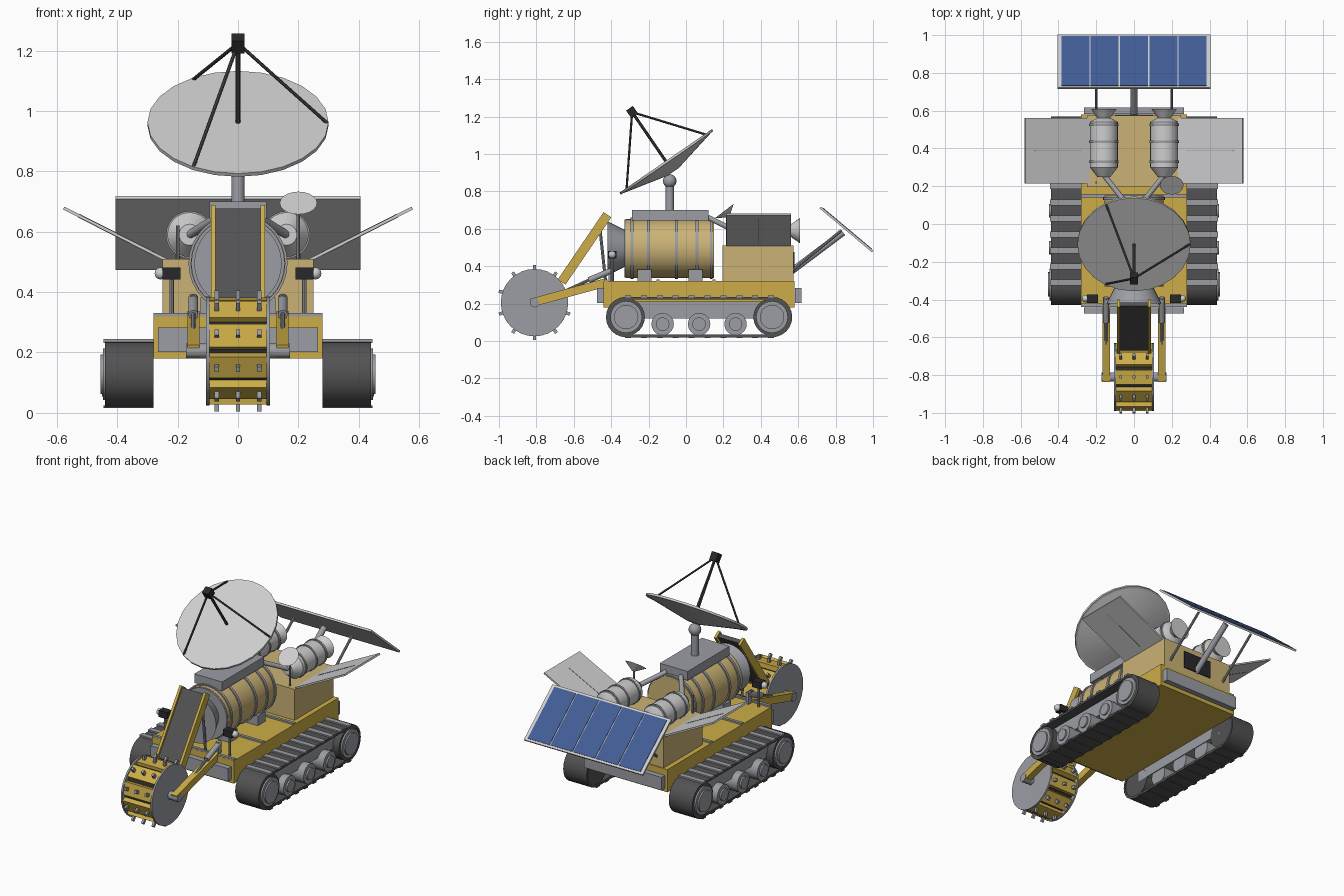
import bpy, bmesh, math
from mathutils import Vector, Matrix

if "Cube" in bpy.data.objects:
    bpy.data.objects.remove(bpy.data.objects["Cube"])


def material(name, r, g, b):
    m = bpy.data.materials.new(name)
    m.use_nodes = True
    m.diffuse_color = (r, g, b, 1)
    m.node_tree.nodes["Principled BSDF"].inputs["Base Color"].default_value = (r, g, b, 1)
    return m


YELLOW = material("yellow paint", .61, .42, .065)
TAN = material("tan shell", .60, .45, .18)
LIGHT = material("light grey", .62, .62, .63)
GREY = material("steel grey", .33, .34, .37)
DARK = material("dark rubber", .085, .085, .088)
BLACK = material("black", .022, .022, .025)
BLUE = material("solar blue", .055, .11, .30)


def finish(name, bm, mat, smooth=False):
    bmesh.ops.recalc_face_normals(bm, faces=bm.faces)
    me = bpy.data.meshes.new(name)
    bm.to_mesh(me)
    bm.free()
    me.materials.append(mat)
    ob = bpy.data.objects.new(name, me)
    bpy.context.collection.objects.link(ob)
    if smooth:
        bpy.ops.object.select_all(action='DESELECT')
        ob.select_set(True)
        bpy.context.view_layer.objects.active = ob
        bpy.ops.object.shade_smooth_by_angle(angle=math.radians(35))
    return ob


def box(name, center, size, mat, tilt=0):
    """Box turned about the x axis by tilt."""
    bm = bmesh.new()
    m = Matrix.Translation(center) @ Matrix.Rotation(tilt, 4, 'X') @ Matrix.Diagonal((*size, 1))
    bmesh.ops.create_cube(bm, size=1, matrix=m)
    return finish(name, bm, mat)


def rod(name, a, b, r, mat, r2=None, n=20):
    """Cylinder or cone between two points."""
    a, b = Vector(a), Vector(b)
    d = b - a
    m = Matrix.Translation((a + b) / 2) @ d.to_track_quat('Z', 'Y').to_matrix().to_4x4()
    bm = bmesh.new()
    bmesh.ops.create_cone(bm, cap_ends=True, segments=n, radius1=r,
                          radius2=r if r2 is None else r2, depth=d.length, matrix=m)
    return finish(name, bm, mat, True)


def ball(name, c, r, mat):
    bm = bmesh.new()
    bmesh.ops.create_uvsphere(bm, u_segments=16, v_segments=10, radius=r, matrix=Matrix.Translation(c))
    return finish(name, bm, mat, True)


def bar(name, x, a, b, width, thick, mat):
    """Flat bar in a fore-and-aft plane, from (y, z) a to b."""
    dy, dz = b[0] - a[0], b[1] - a[1]
    return box(name, (x, (a[0] + b[0]) / 2, (a[1] + b[1]) / 2),
               (width, math.hypot(dy, dz), thick), mat, math.atan2(dz, dy))


def belt(name, x0, x1, y0, y1, z, r, t):
    """Hollow stadium loop."""
    bm = bmesh.new()
    steps, rings = 12, []
    for i in range(2 * steps + 2):
        rear = i <= steps
        a = -math.pi / 2 + math.pi * (i - (0 if rear else 1)) / steps
        yc = y1 if rear else y0
        rings.append([bm.verts.new((x, yc + q * math.cos(a), z + q * math.sin(a)))
                      for x, q in ((x0, r), (x1, r), (x1, r - t), (x0, r - t))])
    for i, p in enumerate(rings):
        q = rings[(i + 1) % len(rings)]
        for k in range(4):
            bm.faces.new((p[k], p[(k + 1) % 4], q[(k + 1) % 4], q[k]))
    return finish(name, bm, DARK, True)


# Chassis, bumpers and deck strips
box("chassis", (0, .07, .25), (.56, 1.02, .14), YELLOW)
for y in (-.458, .6):
    box("bumper", (0, y, .242), (.53, .034, .08), GREY)
for y in (-.43, -.15, .15):
    box("deck_strip", (0, y, .324), (.56, .018, .012), GREY)

# Tracks
for s in (-1, 1):
    belt("track_belt", s * .28, s * .44, -.32, .46, .128, .108, .014)
    box("track_side_plate", (s * .34, .07, .165), (.11, .74, .09), GREY)
    for y in (-.32, .46):
        rod("end_drum", (s * .285, y, .128), (s * .437, y, .128), .1, DARK, n=24)
        rod("end_wheel", (s * .43, y, .128), (s * .447, y, .128), .085, GREY, n=24)
        rod("end_hub", (s * .44, y, .128), (s * .456, y, .128), .065, GREY, n=24)
    for y in (-.125, .07, .265):
        rod("road_wheel", (s * .29, y, .09), (s * .44, y, .09), .06, GREY)
        rod("road_hub", (s * .43, y, .09), (s * .45, y, .09), .036, GREY)
    for i in range(10):
        y = -.31 + i * .085
        box("top_cleat", (s * .362, y, .238), (.166, .032, .012), GREY)
        box("bottom_cleat", (s * .362, y, .02), (.166, .032, .008), DARK)

# Rear body with hatch
box("rear_body", (0, .385, .415), (.5, .38, .19), TAN)
box("rear_hatch", (0, .577, .42), (.2, .008, .11), BLACK)

# Side wings
for s in (-1, 1):
    wing = box("wing", (0, 0, 0), (.39, .345, .01), LIGHT)
    wing.location = (s * .403, .388, .59)
    wing.rotation_euler = (0, -s * math.atan2(.175, .345), 0)
    seam = box("wing_seam", (0, 0, 0), (.28, .004, .013), GREY)
    seam.location, seam.rotation_euler = wing.location, wing.rotation_euler

# Solar panel and its struts
tilt = math.atan2(-.235, .28)
mid = Vector((0, .858, .596))
up = Vector((0, -math.sin(tilt), math.cos(tilt)))
box("solar_frame", mid, (.81, .366, .012), LIGHT, tilt)
for i in range(5):
    box("solar_cell", mid + up * .005 + Vector(((i - 2) * .155, 0, 0)), (.148, .34, .008), BLUE, tilt)
rod("solar_main_strut", (0, .56, .37), (0, .84, .58), .018, GREY)
for s in (-1, 1):
    rod("solar_side_strut", (s * .2, .56, .37), (s * .2, .83, .59), .008, GREY, n=10)

# Twin rear tanks with nozzles and feed pipes
for s in (-1, 1):
    def along(name, y0, y1, r0, r1, mat=LIGHT):
        rod(name, (s * .16, y0, .59), (s * .16, y1, .59), r0, mat, r1, 24)
    along("small_tank", .3, .54, .074, .074)
    along("small_tank_front", .25, .3, .035, .074)
    along("small_tank_back", .54, .565, .074, .03)
    along("nozzle", .555, .61, .03, .068)
    for y in (.33, .435, .525):
        along("small_tank_band", y - .006, y + .006, .079, .079, GREY)
    rod("feed_pipe", (s * .16, .26, .59), (s * .05, .12, .66), .014, GREY, n=12)
    rod("antenna_pole", (s * .2, .22, .5), (s * .2, .22, .66 if s > 0 else .62), .006, GREY, n=8)
rod("small_dish", (.2, .228, .665), (.2, .205, .695), .008, LIGHT, .062)

# Main tank
rod("main_tank", (0, -.32, .495), (0, .15, .495), .157, TAN, n=32)
rod("tank_end_cap", (0, -.33, .495), (0, -.315, .495), .155, GREY, n=32)
rod("tank_funnel", (0, -.42, .495), (0, -.33, .495), .145, GREY, .1, 32)
for y in (-.29, -.2, -.05, .06, .135):
    rod("tank_band", (0, y - .008, .495), (0, y + .008, .495), .164, GREY, n=32)
for y in (-.222, .052):
    box("tank_saddle", (0, y, .352), (.25, .075, .06), GREY)
box("tank_top_plate", (0, -.085, .672), (.19, .41, .056), GREY)

# Large dish on its mast
rod("dish_mast", (0, -.087, .69), (0, -.087, .85), .022, GREY)
ball("dish_joint", (0, -.087, .855), .036, GREY)
n = Vector((0, -.566, .824))
u = Vector((0, .824, .566))
c = Vector((0, -.107, .96))
rod("dish_bowl", c - n * .068, c - n * .008, .035, LIGHT, .296, 24)
rod("dish_rim", c - n * .01, c + n * .003, .3, LIGHT, n=24)
feed = c + n * .32
box("dish_feed", feed, (.044, .044, .05), BLACK, math.atan2(.566, .824))
rod("dish_center_rod", c, feed, .008, DARK, n=10)
for k in range(3):
    a = k * math.tau / 3
    rod("dish_strut", c + Vector((.295 * math.cos(a), 0, 0)) + u * .295 * math.sin(a), feed, .006, DARK, n=8)

# Digging drum
hub = Vector((0, -.81, .205))
rod("drum_core", hub - Vector((.098, 0, 0)), hub + Vector((.098, 0, 0)), .15, YELLOW, n=20)
for s in (-1, 1):
    rod("drum_disc", hub + Vector((s * .095, 0, 0)), hub + Vector((s * .106, 0, 0)), .18, GREY, n=32)
for k in range(10):
    a = math.radians(90 + 36 * k)
    out = Vector((0, math.cos(a), math.sin(a)))
    box("drum_scoop", hub + out * .157, (.192, .078, .03), YELLOW, a - math.pi / 2 + .12)
    b = a + math.radians(18)
    box("drum_slot", hub + Vector((0, math.cos(b), math.sin(b))) * .15, (.19, .014, .008), BLACK, b - math.pi / 2)
    for x in (-.07, 0, .07):
        box("drum_tooth", hub + Vector((x, 0, 0)) + out * .182, (.014, .018, .036), GREY, a - math.pi / 2)
rod("drum_axle", hub - Vector((.172, 0, 0)), hub + Vector((.172, 0, 0)), .025, GREY)

# Drum arms, lift cylinders and conveyor
for s in (-1, 1):
    bar("drum_arm", s * .148, (-.83, .203), (-.42, .315), .04, .045, YELLOW)
    rod("lift_cylinder", (s * .148, -.39, .38), (s * .148, -.52, .325), .016, GREY)
    rod("lift_piston", (s * .148, -.5, .335), (s * .148, -.64, .27), .008, GREY, n=10)
    bar("lift_bracket", s * .148, (-.4, .31), (-.4, .39), .02, .03, GREY)
    bar("conveyor_rail", s * .082, (-.665, .315), (-.42, .675), .016, .05, YELLOW)
    rod("conveyor_support", (s * .08, -.43, .32), (s * .08, -.46, .6), .008, GREY, n=8)
bar("conveyor_belt", 0, (-.66, .325), (-.425, .67), .15, .024, DARK)

# Lamps on posts
for s in (-1, 1):
    rod("lamp_post", (s * .22, -.395, .32), (s * .22, -.395, .45), .008, GREY, n=10)
    box("lamp_body", (s * .22, -.395, .462), (.06, .045, .04), BLACK)
    ball("lamp_lens", (s * .256, -.395, .462), .02, LIGHT)
